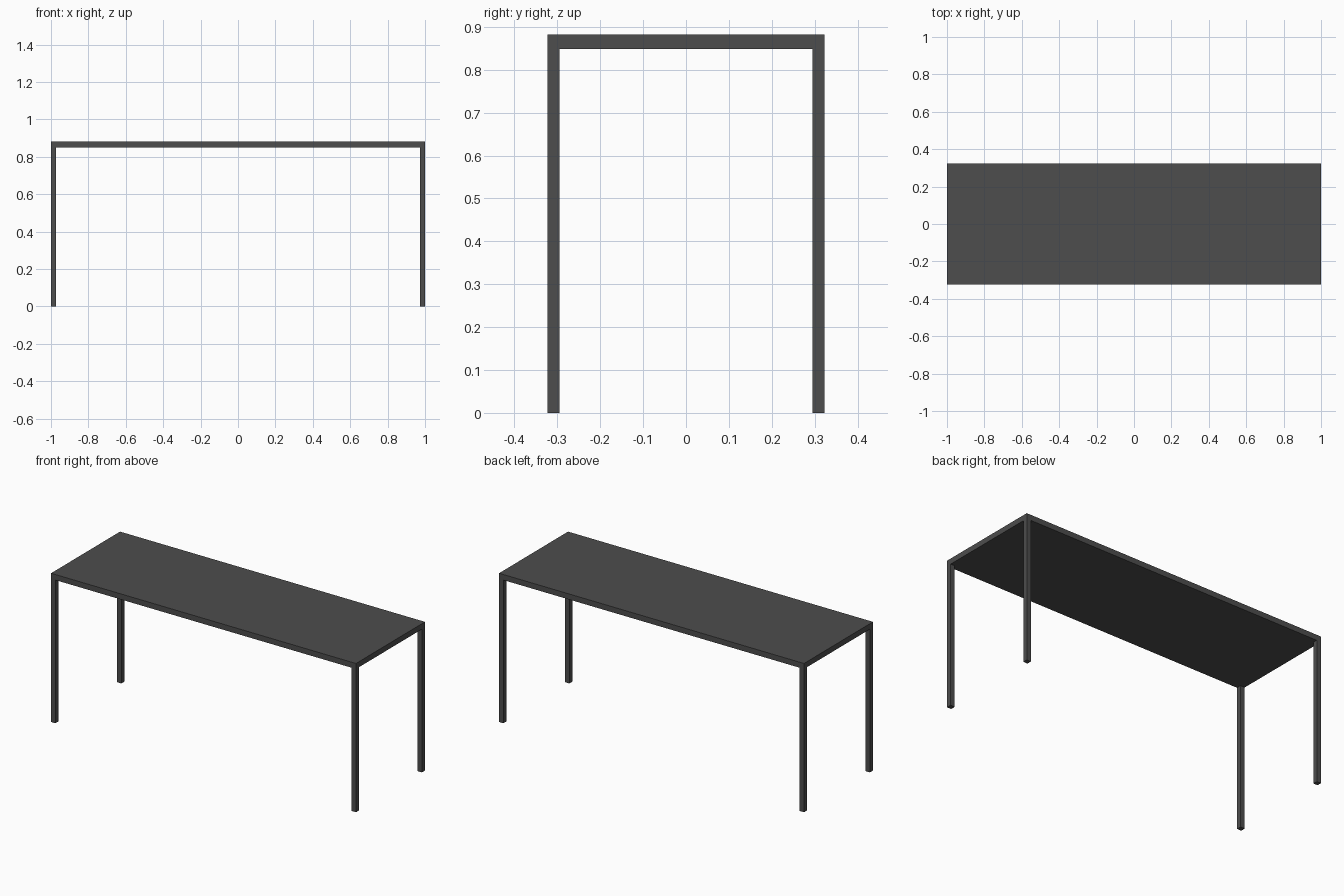
import bpy

if "Cube" in bpy.data.objects:
    bpy.data.objects.remove(bpy.data.objects["Cube"])

mat = bpy.data.materials.new("dark_grey")
mat.diffuse_color = (0.075, 0.075, 0.075, 1)
mat.use_nodes = True
mat.node_tree.nodes["Principled BSDF"].inputs["Base Color"].default_value = mat.diffuse_color

LENGTH, DEPTH, HEIGHT = 2.0, 0.646, 0.882
TOP, LEG = 0.033, 0.028


def box(name, size, centre):
    bpy.ops.mesh.primitive_cube_add(size=1, location=centre)
    ob = bpy.context.object
    ob.name = name
    ob.scale = size
    bpy.ops.object.transform_apply(location=False, rotation=False, scale=True)
    ob.data.materials.append(mat)
    return ob


# Flat slab top
box("table_top", (LENGTH, DEPTH, TOP), (0, 0, HEIGHT - TOP / 2))

# Four square legs flush with the corners
leg_h = HEIGHT - TOP
for sx, side in ((-1, "left"), (1, "right")):
    for sy, end in ((-1, "front"), (1, "back")):
        box(f"{end}_{side}_leg", (LEG, LEG, leg_h),
            (sx * (LENGTH - LEG) / 2, sy * (DEPTH - LEG) / 2, leg_h / 2))
